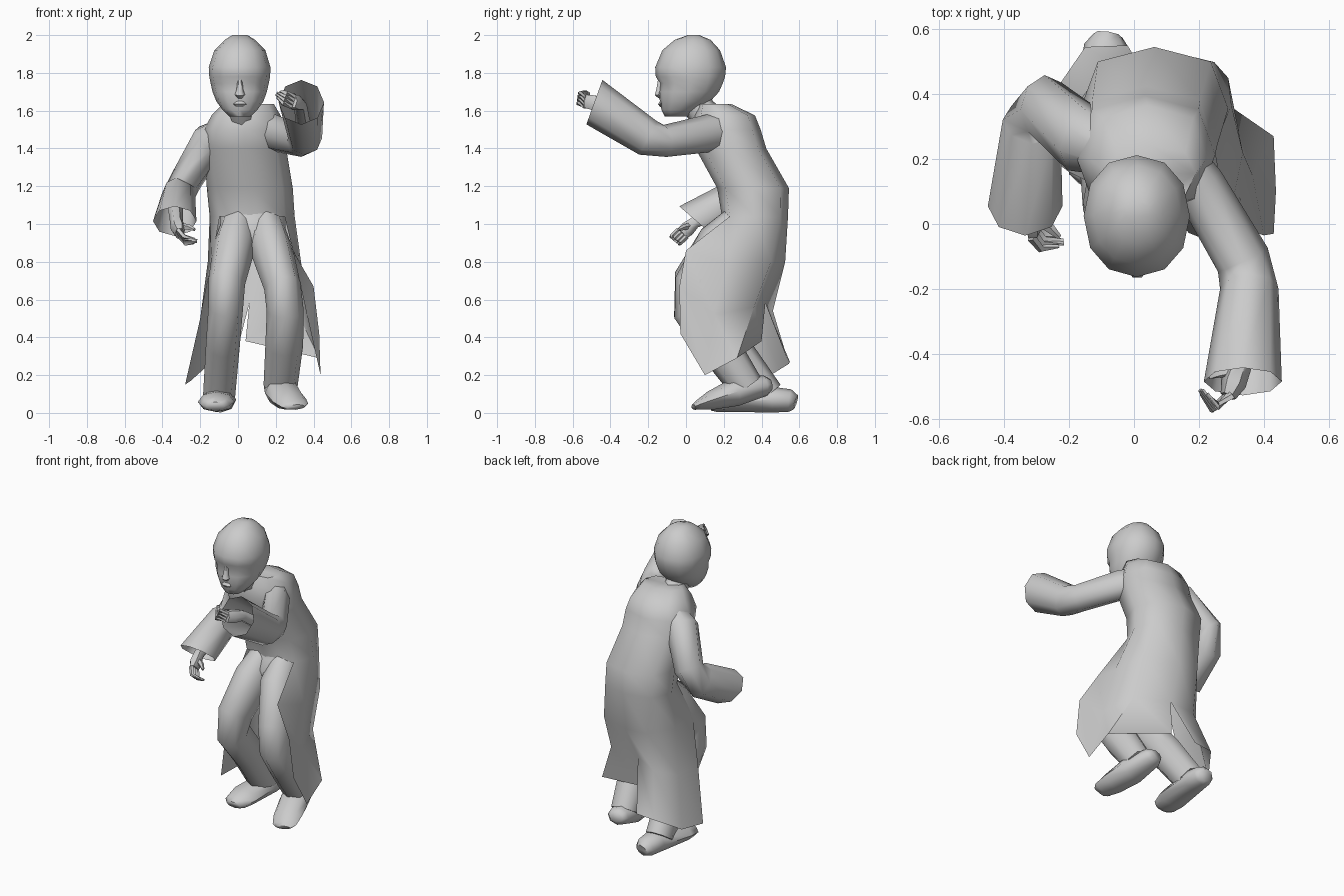
import bpy, bmesh
from math import cos, sin, pi, radians, copysign
from mathutils import Vector


def finish(name, bm, angle=60):
    bmesh.ops.recalc_face_normals(bm, faces=bm.faces)
    me = bpy.data.meshes.new(name)
    bm.to_mesh(me)
    bm.free()
    ob = bpy.data.objects.new(name, me)
    bpy.context.collection.objects.link(ob)
    bpy.ops.object.select_all(action='DESELECT')
    bpy.context.view_layer.objects.active = ob
    ob.select_set(True)
    bpy.ops.object.shade_smooth_by_angle(angle=radians(angle))
    return ob


def skin(bm, rings, cap_start=True, cap_end=True):
    vs = [[bm.verts.new(p) for p in r] for r in rings]
    n = len(vs[0])
    for a, b in zip(vs, vs[1:]):
        for i in range(n):
            j = (i + 1) % n
            bm.faces.new((a[i], a[j], b[j], b[i]))
    if cap_start:
        bm.faces.new(vs[0][::-1])
    if cap_end:
        bm.faces.new(vs[-1])
    return vs


def slices(bm, rows, n=10, power=0.85, **caps):
    """Horizontal rings: z, x min, x max, y front, y back."""
    rings = []
    for z, x0, x1, y0, y1 in rows:
        ring = []
        for i in range(n):
            a = 2 * pi * i / n - pi / 2
            c, s = cos(a), sin(a)
            c = copysign(abs(c) ** power, c)
            s = copysign(abs(s) ** power, s)
            ring.append(((x0 + x1) / 2 + c * (x1 - x0) / 2,
                         (y0 + y1) / 2 + s * (y1 - y0) / 2, z))
        rings.append(ring)
    return skin(bm, rings, **caps)


def tube(bm, pts, n=8, end_dir=None, **caps):
    """Limb rings across a path: x, y, z, half width, half depth."""
    ps = [Vector(p[:3]) for p in pts]
    rings = []
    for k, p in enumerate(pts):
        t = (ps[min(k + 1, len(ps) - 1)] - ps[max(k - 1, 0)]).normalized()
        if end_dir and k == len(pts) - 1:
            t = Vector(end_dir).normalized()
        u = Vector((1, 0, 0))
        u = (u - t * u.dot(t)).normalized()
        v = t.cross(u)
        rings.append([ps[k] + u * p[3] * cos(2 * pi * i / n) + v * p[4] * sin(2 * pi * i / n)
                      for i in range(n)])
    skin(bm, rings, **caps)


def limb(name, pts, n=8, **opts):
    bm = bmesh.new()
    tube(bm, pts, n, **opts)
    return finish(name, bm)


# Head, brow, nose, lips and neck
bm = bmesh.new()
slices(bm, [(2.0, -.03, .05, .01, .07), (1.975, -.07, .09, -.06, .13),
            (1.92, -.125, .145, -.125, .18), (1.83, -.155, .172, -.163, .212),
            (1.78, -.152, .17, -.160, .207), (1.745, -.145, .163, -.138, .195),
            (1.70, -.135, .153, -.145, .175), (1.65, -.115, .135, -.138, .13),
            (1.605, -.083, .103, -.13, .06), (1.568, -.045, .065, -.112, .01)], n=12, power=.93)
finish("head", bm)
limb("nose", [(.01, -.135, 1.765, .012, .015), (.01, -.140, 1.71, .018, .02),
              (.01, -.145, 1.685, .027, .024), (.01, -.132, 1.67, .015, .012)], 6)
limb("lips", [(.01, -.132, 1.648, .02, .008), (.01, -.138, 1.635, .035, .012),
              (.01, -.13, 1.622, .02, .008)], 6)
limb("neck", [(.01, .03, 1.68, .075, .085), (.015, .08, 1.6, .07, .08),
              (.03, .14, 1.54, .08, .09)])

# Coat: closed body whose lower ring runs on into two skirt panels parted at the back
bm = bmesh.new()
body = slices(bm, [(1.635, -.08, .19, .07, .24), (1.575, -.14, .225, .04, .365),
                   (1.5, -.18, .25, .03, .395), (1.4, -.18, .255, .05, .425),
                   (1.19, -.165, .29, .165, .545), (1.04, -.15, .30, .19, .54)],
              n=8, power=.78, cap_end=False)
raised = [[(.29, 0, .86), (.335, .22, .79), (.29, .45, .80), (.08, .525, .80)],
          [(.40, -.035, .67), (.365, .15, .52), (.30, .36, .56), (.06, .42, .58)],
          [(.43, -.03, .42), (.437, .10, .20), (.43, .27, .29), (.04, .40, .38)]]
low = [[(.08, .525, .80), (-.07, .51, .80), (-.16, .34, .80), (-.14, .13, .80)],
       [(.06, .42, .58), (-.08, .46, .54), (-.19, .35, .50), (-.20, .16, .50)],
       [(-.02, .55, .27), (-.15, .545, .26), (-.25, .40, .17), (-.28, .22, .15)]]
for rows, top in ((raised, body[-1][1:5]), (low, body[-1][4:8])):
    vs = [top] + [[bm.verts.new(p) for p in r] for r in rows]
    for a, b in zip(vs, vs[1:]):
        for i in range(3):
            bm.faces.new((a[i], b[i], b[i + 1], a[i + 1]))
bmesh.ops.remove_doubles(bm, verts=bm.verts, dist=.001)
finish("long_coat", bm, 65)

# Trousers: hips and two bent legs
bm = bmesh.new()
slices(bm, [(1.09, -.10, .25, .195, .5), (1.03, -.10, .26, .185, .5),
            (.97, -.10, .26, .14, .49), (.89, -.06, .22, .16, .46)])
finish("hips", bm)
limb("planted_leg", [(.01, .33, 1.03, .09, .11), (-.02, .20, .88, .112, .15),
                     (-.06, .06, .69, .098, .13), (-.065, .045, .56, .092, .12),
                     (-.08, .22, .36, .09, .11), (-.10, .42, .09, .085, .10)])
limb("stepping_leg", [(.14, .33, 1.03, .09, .11), (.17, .20, .88, .112, .15),
                      (.235, .06, .67, .098, .125), (.25, .05, .54, .098, .118),
                      (.245, .17, .36, .10, .11), (.225, .32, .14, .09, .09)])

# Shoes: one flat, one rising from the toe
limb("flat_shoe", [(-.08, .58, .055, .045, .04), (-.085, .55, .065, .068, .06),
                   (-.09, .46, .07, .08, .068), (-.115, .23, .058, .098, .053),
                   (-.12, .15, .045, .08, .04), (-.12, .125, .035, .05, .025)])
limb("raised_shoe", [(.20, .45, .15, .045, .03), (.205, .42, .145, .07, .055),
                     (.235, .26, .11, .095, .075), (.275, .13, .065, .09, .05),
                     (.30, .06, .04, .075, .025), (.305, .04, .03, .05, .015)])

# Wide sleeves, open at the cuff
limb("raised_sleeve", [(.08, .28, 1.50, .07, .09), (.20, .12, 1.48, .08, .10),
                       (.335, -.11, 1.44, .085, .085), (.355, -.20, 1.455, .09, .10),
                       (.335, -.485, 1.645, .12, .125)], end_dir=(0, -.94, .34), cap_end=False)
limb("lowered_sleeve", [(.0, .20, 1.53, .07, .06), (-.15, .255, 1.44, .10, .11),
                        (-.275, .36, 1.23, .085, .10), (-.315, .31, 1.15, .09, .11),
                        (-.335, .055, 1.015, .115, .12)],
     end_dir=(0, -.65, -.75), cap_end=False)


# Hands: palm, four curled fingers and a thumb
def hand(name, arm, wrist, knuckle, bend, tip, spread, thumb):
    bm = bmesh.new()
    arm, w, k, b, t, s, th = map(Vector, (arm, wrist, knuckle, bend, tip, spread, thumb))
    tube(bm, [(*arm, .04, .04), (*w, .035, .035), (*w.lerp(k, .6), .04, .045),
              (*k, .025, .04)], 6)
    for i in range(4):
        o = s * (i - 1.5)
        end = b.lerp(t, (.8, 1, .95, .7)[i])
        tube(bm, [(*(k + o), .015, .014), (*(b + o), .014, .013), (*(end + o * .6), .007, .007)], 5)
    tube(bm, [(*w.lerp(k, .3), .018, .018), (*w.lerp(th, .7), .016, .016), (*th, .008, .008)], 5)
    finish(name, bm)


hand("raised_hand", (.35, -.25, 1.50), (.33, -.43, 1.63), (.29, -.53, 1.65),
     (.25, -.565, 1.665), (.205, -.51, 1.69), (.006, .003, .018), (.23, -.47, 1.65))
hand("lowered_hand", (-.33, .22, 1.08), (-.325, .05, 1.01), (-.31, -.02, .95),
     (-.28, -.055, .915), (-.215, -.055, .91), (.004, .014, -.012), (-.23, -.04, .97))
